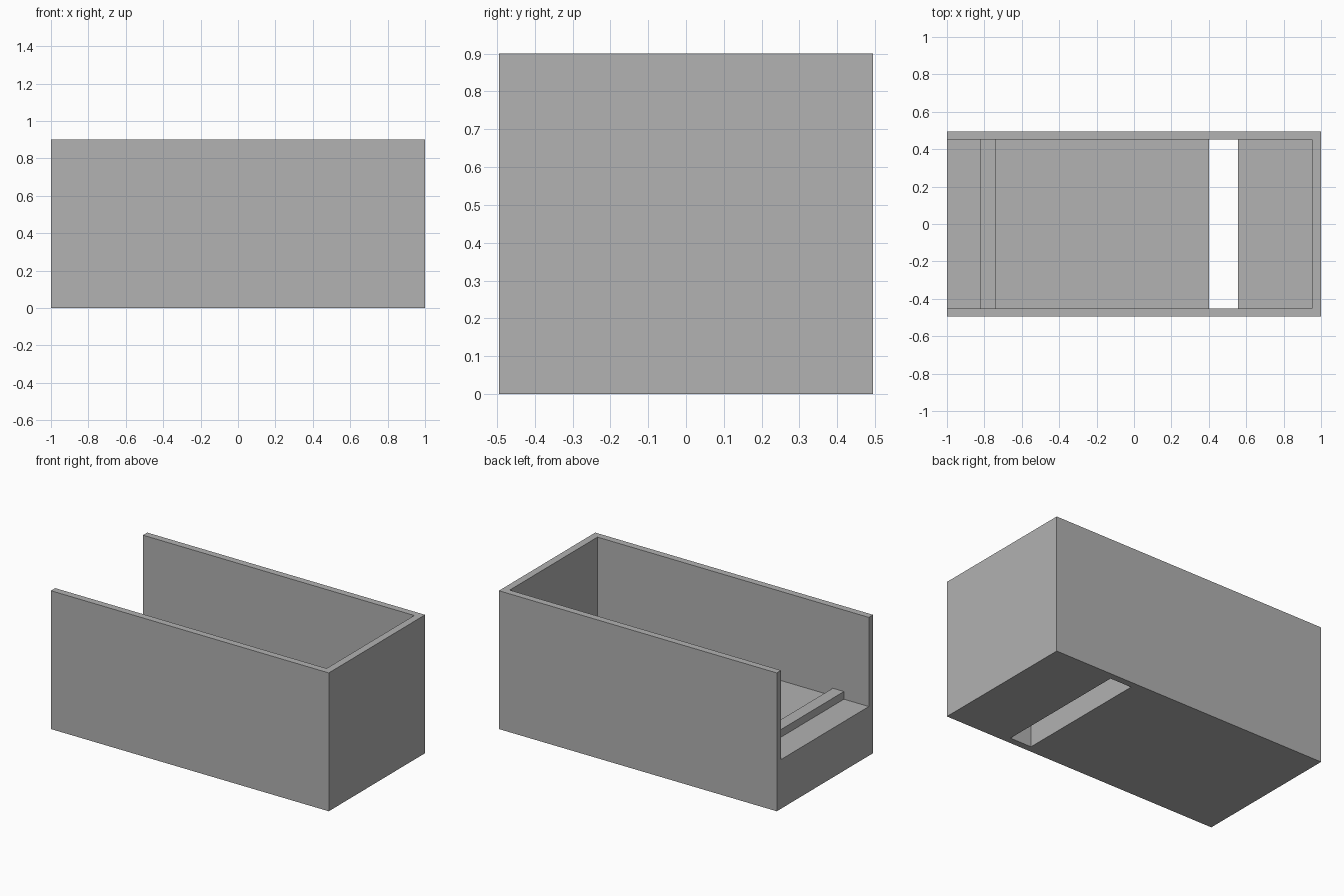
import bpy
import bmesh
from mathutils import Vector

default = bpy.data.objects.get("Cube")
if default:
    bpy.data.objects.remove(default, do_unlink=True)

grey = bpy.data.materials.new("plain grey")
grey.use_nodes = True
colour = (0.445, 0.445, 0.445, 1)
grey.diffuse_color = colour
grey.node_tree.nodes["Principled BSDF"].inputs["Base Color"].default_value = colour

HALF_Y, INNER_Y = 0.495, 0.451
HEIGHT, FLOOR = 0.9, 0.32


def box(name, low, high):
    """Axis-aligned box between two corners."""
    low, high = Vector(low), Vector(high)
    bm = bmesh.new()
    bmesh.ops.create_cube(bm, size=1)
    for v in bm.verts:
        v.co = (low + high) / 2 + v.co * (high - low)
    mesh = bpy.data.meshes.new(name)
    bm.to_mesh(mesh)
    bm.free()
    mesh.materials.append(grey)
    obj = bpy.data.objects.new(name, mesh)
    bpy.context.collection.objects.link(obj)
    return obj


def cut(target, cutter):
    """Subtract a hidden cutter from the target."""
    cutter.hide_render = True
    cutter.hide_set(True)
    cutter.display_type = 'WIRE'
    mod = target.modifiers.new(cutter.name, 'BOOLEAN')
    mod.operation = 'DIFFERENCE'
    mod.solver = 'EXACT'
    mod.object = cutter


# Open-ended tray with a thick floor
tray = box("tray", (-1, -HALF_Y, 0), (1, HALF_Y, HEIGHT))
cut(tray, box("cavity_cutter", (-1.2, -INNER_Y, FLOOR), (0.953, INNER_Y, 1.2)))

# Slot through the floor near the closed end
cut(tray, box("slot_cutter", (0.401, -INNER_Y, -0.2), (0.556, INNER_Y, 0.6)))

# Low ridge across the floor near the open end
box("floor_ridge", (-0.821, -INNER_Y, FLOOR), (-0.741, INNER_Y, FLOOR + 0.05))
